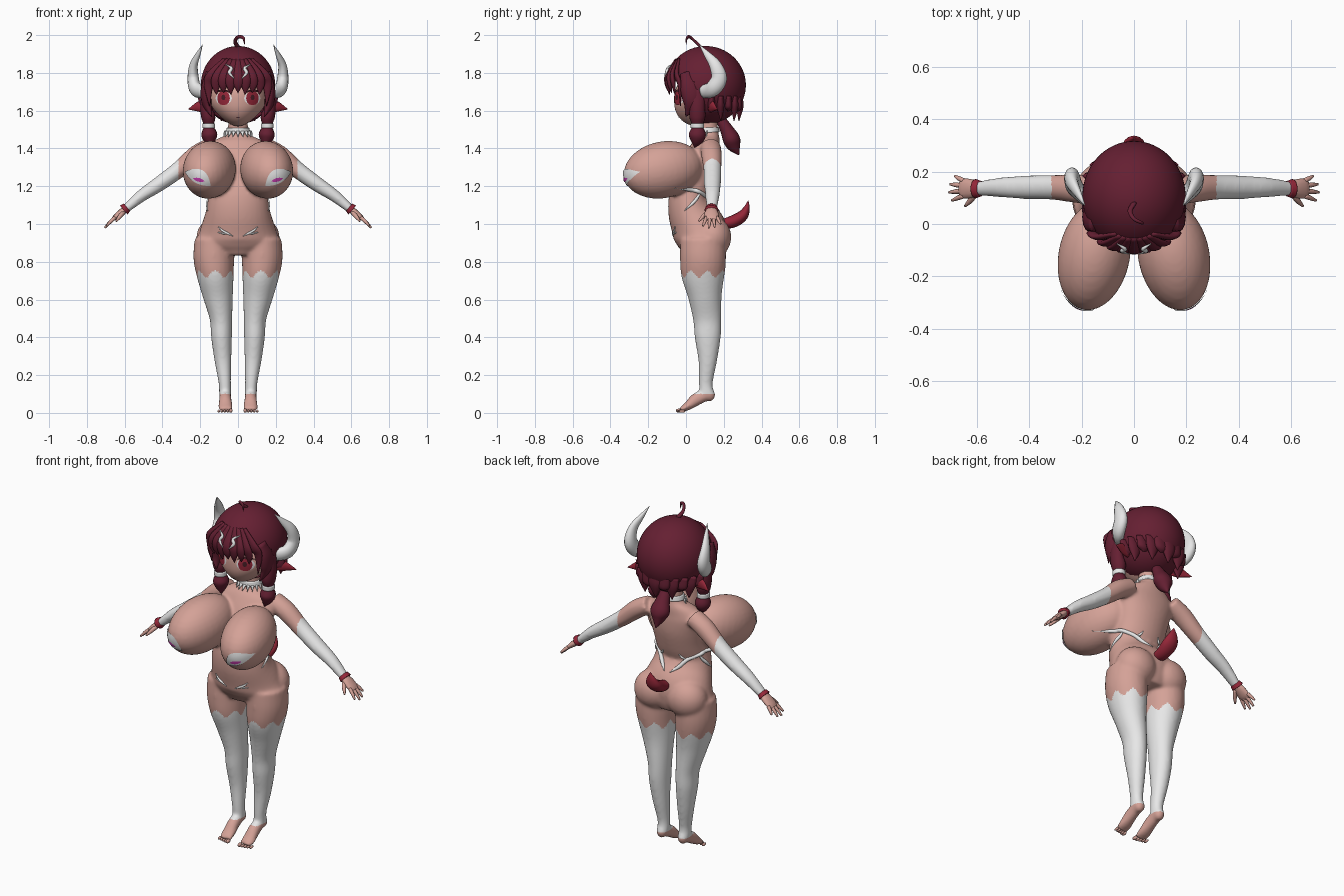
import bpy, bmesh, math
from mathutils import Vector, Matrix
from mathutils.bvhtree import BVHTree

if "Cube" in bpy.data.objects:
    bpy.data.objects.remove(bpy.data.objects["Cube"])


def material(name, rgb):
    m = bpy.data.materials.new(name)
    m.use_nodes = True
    m.diffuse_color = (*rgb, 1)
    node = m.node_tree.nodes["Principled BSDF"]
    node.inputs["Base Color"].default_value = (*rgb, 1)
    node.inputs["Roughness"].default_value = 0.8
    return m


SKIN = material("skin", (0.66, 0.36, 0.31))
HAIR = material("wine hair", (0.13, 0.014, 0.032))
WHITE = material("white", (0.8, 0.8, 0.8))
RED = material("red", (0.3, 0.02, 0.04))
PINK = material("magenta", (0.6, 0.05, 0.45))
DARK = material("dark lash", (0.06, 0.012, 0.018))


def finish(name, bm, *mats):
    bmesh.ops.recalc_face_normals(bm, faces=bm.faces)
    for f in bm.faces:
        f.smooth = True
    me = bpy.data.meshes.new(name)
    bm.to_mesh(me)
    ob = bpy.data.objects.new(name, me)
    bpy.context.collection.objects.link(ob)
    for m in mats:
        me.materials.append(m)
    return ob


def spline(pts, steps):
    """Smooth path through the control points."""
    p = [Vector(q) for q in pts]
    p = [2 * p[0] - p[1]] + p + [2 * p[-1] - p[-2]]
    out = []
    for a, b, c, d in zip(p, p[1:], p[2:], p[3:]):
        for k in range(steps):
            t = k / steps
            out.append(0.5 * (2 * b + (c - a) * t + (2 * a - 5 * b + 4 * c - d) * t * t
                              + (3 * b - a - 3 * c + d) * t ** 3))
    return out + [p[-2]]


def loft(bm, pts, ref=(0, 1, 0), sx=1, n=16, steps=5):
    """Closed tube through (x, y, z, radius_a, radius_b) points."""
    path = spline([(sx * q[0], *q[1:]) for q in pts], steps)
    pos = [Vector(q[:3]) for q in path]
    rings = []
    for i, q in enumerate(path):
        t = (pos[min(i + 1, len(pos) - 1)] - pos[max(i - 1, 0)]).normalized()
        a = Vector(ref).cross(t).normalized()
        b = t.cross(a)
        ra, rb = max(q[3], 0.001), max(q[4], 0.001)
        rings.append([bm.verts.new(pos[i] + a * ra * math.cos(w) + b * rb * math.sin(w))
                      for w in (math.tau * k / n for k in range(n))])
    for r, s in zip(rings, rings[1:]):
        for k in range(n):
            bm.faces.new((r[k], r[(k + 1) % n], s[(k + 1) % n], s[k]))
    bm.faces.new(rings[0])
    bm.faces.new(rings[-1])


def ball(bm, centre, radii, rot=None, seg=32):
    mat = Matrix.Translation(centre) @ (rot or Matrix()) @ Matrix.Diagonal((*radii, 1))
    return bmesh.ops.create_uvsphere(bm, u_segments=seg, v_segments=seg // 2, radius=1, matrix=mat)["verts"]


def part(name, mat, pts, **kw):
    bm = bmesh.new()
    loft(bm, pts, **kw)
    return finish(name, bm, mat)


SIDES = ((1, "left"), (-1, "right"))
UPX = (1, 0, 0)

# Body: overlapping volumes fused into one smooth skin
bm = bmesh.new()
loft(bm, [(0, .09, .84, .13, .1), (0, .085, .9, .215, .13), (0, .07, .97, .2, .145),
          (0, .03, 1.06, .172, .125), (0, .02, 1.14, .158, .11), (0, .05, 1.22, .15, .105),
          (0, .08, 1.32, .16, .1), (0, .105, 1.4, .17, .08), (0, .12, 1.445, .12, .06),
          (0, .12, 1.48, .06, .052), (0, .115, 1.56, .052, .05)], n=32)
for s, _ in SIDES:
    loft(bm, [(.125, .09, .92, .105, .12), (.128, .09, .82, .108, .122), (.12, .09, .73, .098, .115),
              (.106, .1, .62, .08, .09), (.09, .112, .5, .06, .075), (.087, .115, .4, .055, .069),
              (.08, .115, .28, .045, .05), (.07, .105, .16, .033, .037), (.068, .11, .1, .033, .04)],
         sx=s, n=24)
    loft(bm, [(.14, .13, 1.41, .05, .055), (.22, .135, 1.365, .052, .055), (.31, .14, 1.29, .045, .048),
              (.42, .14, 1.21, .04, .045), (.51, .14, 1.15, .033, .038), (.6, .135, 1.075, .022, .028)], sx=s)
    ball(bm, (s * .105, .14, .93), (.115, .1, .11))
    turn = Matrix.Rotation(s * .2, 4, "Z") @ Matrix.Rotation(.2, 4, "X")
    ball(bm, (s * .152, -.12, 1.287), (.137, .215, .15), turn)
    ball(bm, (s * .068, .125, .095), (.03, .03, .035))
    loft(bm, [(.068, .12, .1, .03, .03), (.067, .06, .075, .035, .033),
              (.067, .01, .037, .024, .038), (.066, -.028, .016, .013, .038)], ref=UPX, sx=s)
body = finish("body", bm, SKIN, WHITE)
bpy.context.view_layer.objects.active = body
mod = body.modifiers.new("fuse", "REMESH")
mod.mode = "VOXEL"
mod.voxel_size = 0.008
bpy.ops.object.modifier_apply(modifier=mod.name)
bm = bmesh.new()
bm.from_mesh(body.data)
for _ in range(6):
    bmesh.ops.smooth_vert(bm, verts=bm.verts, factor=.5, use_axis_x=True, use_axis_y=True, use_axis_z=True)
for f in bm.faces:
    f.smooth = True
    x, y, z = f.calc_center_median()
    angle = math.atan2(y - .09, abs(x) - .12)
    stocking = .1 < z < .735 + .018 * math.sin(angle * 7)
    glove = abs(x) > .315 and y > .05 and z > .9
    f.material_index = int(stocking or glove)
bm.to_mesh(body.data)
body_tree = BVHTree.FromBMesh(bm)

# Hands, cuffs and toes
for s, side in SIDES:
    bm = bmesh.new()
    loft(bm, [(.59, .135, 1.083, .018, .024), (.62, .135, 1.06, .018, .036),
              (.65, .135, 1.035, .014, .038), (.665, .135, 1.023, .008, .03)], sx=s, n=12)
    for k in range(4):
        y, reach = .108 + .019 * k, (.045, .056, .052, .034)[k]
        yt = y + (k - 1.5) * .012
        loft(bm, [(.65, y, 1.035, .01, .01), (.65 + reach * .55, (y + yt) / 2, 1.035 - reach * .5, .009, .009),
                  (.65 + reach, yt, 1.035 - reach, .005, .005)], sx=s, n=8, steps=3)
    loft(bm, [(.605, .12, 1.065, .013, .013), (.625, .09, 1.04, .011, .011), (.645, .068, 1.015, .005, .005)],
         sx=s, n=8, steps=3)
    finish(side + "_hand", bm, SKIN)
    part(side + "_cuff", RED, [(.588, .135, 1.088, .026, .031), (.605, .135, 1.074, .031, .037)], sx=s)
    bm = bmesh.new()
    for k in range(5):
        r = .011 if k == 0 else .008
        ball(bm, (s * (.038 + .016 * k), -.037 + .004 * k, r + .001), (r * .9, .018, r), seg=10)
    finish(side + "_toes", bm, SKIN)

# Head with tapered jaw
bm = bmesh.new()
for v in ball(bm, (0, .085, 1.665), (.15, .148, .148), seg=48):
    low = max(0, (1.65 - v.co.z) / .13)
    v.co.x *= 1 - .35 * low ** 1.5
    v.co.y -= .02 * low
bm.normal_update()
head_tree = BVHTree.FromBMesh(bm)
finish("head", bm, SKIN)


def leaf(name, mat, tree, x, z, length, width, tilt=0, power=1, bend=0, lift=.003):
    """Thin painted patch laid on a surface from the front."""
    bm, rows, n = bmesh.new(), [], 16
    for i in range(n + 1):
        u = 2 * i / n - 1
        row = []
        for v in (-1, -.5, 0, .5, 1):
            w = width * max(1 - u * u, .004) ** power * v + bend * (1 - u * u)
            px = x + u * length * math.cos(tilt) - w * math.sin(tilt)
            pz = z + u * length * math.sin(tilt) + w * math.cos(tilt)
            hit, normal, _, _ = tree.ray_cast(Vector((px, -1, pz)), Vector((0, 1, 0)), 1.1)
            row.append(bm.verts.new(hit + normal * lift) if hit else None)
        rows.append(row)
    for r, q in zip(rows, rows[1:]):
        for k in range(4):
            quad = (r[k], q[k], q[k + 1], r[k + 1])
            if all(quad):
                bm.faces.new(quad)
    return finish(name, bm, mat)


# Face and chest coverings
for s, side in SIDES:
    leaf(side + "_eye_white", WHITE, head_tree, s * .074, 1.665, .042, .034, power=.5)
    leaf(side + "_iris", RED, head_tree, s * .074, 1.666, .032, .036, power=.4, lift=.005)
    leaf(side + "_pupil", DARK, head_tree, s * .074, 1.67, .01, .014, power=.5, lift=.007)
    leaf(side + "_lash", DARK, head_tree, s * .076, 1.692, .045, .006, bend=.012, lift=.008)
    leaf(side + "_chest_cover", WHITE, body_tree, s * .212, 1.24, .075, .036, tilt=s * .5, bend=.014, lift=.005)
    leaf(side + "_chest_accent", PINK, body_tree, s * .205, 1.236, .03, .009, tilt=s * .25, lift=.008)
leaf("mouth", DARK, head_tree, 0, 1.565, .014, .002)


# Hair cap, open at the face
def hair_y(x, z):
    return .1 - .205 * math.sqrt(max(0, 1 - (x / .21) ** 2 - ((z - 1.735) / .21) ** 2))


bm = bmesh.new()
ball(bm, (0, .105, 1.735), (.197, .212, .207), seg=64)
gap = [f for f in bm.faces if f.calc_center_median().y < .045 and f.calc_center_median().z < 1.765]
bmesh.ops.delete(bm, geom=gap, context="FACES")
finish("hair_cap", bm, HAIR)

# Fringe, side and nape locks
bm = bmesh.new()
for i in range(-4, 5):
    x = i * .037
    tip = 1.695 - (.01 if i % 2 else 0) - (.07 if abs(i) == 4 else 0)
    loft(bm, [(x * .45, hair_y(x * .45, 1.87) + .005, 1.87, .015, .008),
              (x * .9, hair_y(x * .9, 1.79), 1.79, .03, .013),
              (x * 1.05, hair_y(x * 1.05, 1.74) + .004, 1.74, .026, .012),
              (x * 1.02, hair_y(x, 1.7) + .012, tip, .002, .002)], n=10)
for s, _ in SIDES:
    loft(bm, [(.15, .0, 1.8, .02, .03), (.172, .02, 1.72, .024, .05), (.165, .03, 1.64, .026, .045),
              (.14, .0, 1.57, .003, .004)], sx=s, n=12)
    loft(bm, [(.17, .06, 1.72, .02, .04), (.17, .06, 1.62, .03, .04), (.157, .06, 1.565, .037, .042),
              (.155, .06, 1.52, .024, .026)], sx=s)
    loft(bm, [(.155, .06, 1.52, .024, .026), (.152, .06, 1.475, .042, .045),
              (.148, .055, 1.44, .03, .033), (.14, .045, 1.405, .002, .002)], sx=s)
for i in range(-5, 6):
    a = i * .28
    c, d = math.cos(a), math.sin(a)
    loft(bm, [(.17 * d, .105 + .18 * c, 1.68, .045, .015), (.165 * d, .105 + .18 * c, 1.62, .04, .02),
              (.165 * d, .11 + .17 * c, 1.545 + .05 * (i % 2), .002, .002)], n=10)
finish("hair_locks", bm, HAIR)
part("back_tail", HAIR, [(0, .18, 1.56, .025, .025), (0, .215, 1.5, .04, .035), (0, .24, 1.45, .055, .045),
                         (0, .255, 1.41, .035, .035), (0, .28, 1.365, .002, .002)])
part("crown_curl", HAIR, [(0, .08, 1.935, .012, .008), (-.015, .05, 1.965, .01, .007), (.0, .02, 1.99, .009, .007),
                          (.028, .005, 1.985, .008, .006), (.035, .0, 1.95, .001, .001)], n=8)

# Horns, ears, lock bands and hair clips
for s, side in SIDES:
    part(side + "_horn", WHITE, [(.18, .09, 1.7, .035, .025), (.225, .14, 1.715, .042, .032),
                                 (.237, .175, 1.77, .042, .03), (.235, .155, 1.84, .032, .022),
                                 (.21, .11, 1.9, .017, .012), (.187, .07, 1.95, .001, .001)], ref=UPX, sx=s)
    part(side + "_ear", RED, [(.15, .13, 1.62, .03, .015), (.2, .14, 1.622, .03, .014),
                              (.262, .165, 1.608, .002, .002)], sx=s)
    part(side + "_lock_band", WHITE, [(.155, .06, 1.508, .034, .036), (.155, .06, 1.532, .034, .036)], sx=s)
    clip = [(.02, 1.77), (.045, 1.8), (.035, 1.825), (.065, 1.845)]
    part(side + "_clip", WHITE, [(x, hair_y(x, z) - .013, z, r, r) for (x, z), r in
                                 zip(clip, (.002, .009, .008, .002))], sx=s, n=8)

# Choker with hanging points
bm = bmesh.new()
loft(bm, [(0, .118, 1.485, .066, .06), (0, .117, 1.51, .059, .056)], n=24)
for i in range(-4, 5):
    a = i * .36
    c, d = math.cos(a), math.sin(a)
    loft(bm, [(.064 * d, .118 - .058 * c, 1.49, .012, .005),
              (.078 * d, .118 - .078 * c, 1.46, .001, .001)], n=6)
finish("choker", bm, WHITE)


# Vine bands wrapped on waist and hips
def vine(bm, s, pts, r=.008):
    out = []
    for deg, z in pts:
        d = Vector((s * math.sin(math.radians(deg)), -math.cos(math.radians(deg)), 0))
        hit = body_tree.ray_cast(Vector((0, .05, z)) + d * .3, -d)[0]
        out.append((*(hit + d * .002), r, r))
    out[0] = (*out[0][:3], .001, .001)
    out[-1] = (*out[-1][:3], .002, .002)
    loft(bm, out, ref=(0, 0, 1), n=8)


for s, side in SIDES:
    bm = bmesh.new()
    vine(bm, s, [(65, 1.19), (82, 1.18), (98, 1.17), (125, 1.14), (150, 1.1), (172, 1.07)], .011)
    vine(bm, s, [(102, 1.17), (94, 1.14), (85, 1.11), (70, 1.07)])
    vine(bm, s, [(128, 1.14), (140, 1.15), (150, 1.17)], .007)
    vine(bm, s, [(12, .935), (25, .95), (36, .965), (44, .985)], .006)
    vine(bm, s, [(24, .95), (34, .95), (46, .955)], .005)
    finish(side + "_vines", bm, WHITE)

# Short upturned tail
part("tail", RED, [(0, .17, 1.0, .02, .03), (0, .24, 1.01, .032, .04), (0, .295, 1.04, .03, .045),
                   (0, .32, 1.08, .018, .03), (0, .33, 1.125, .001, .001)], ref=UPX)
